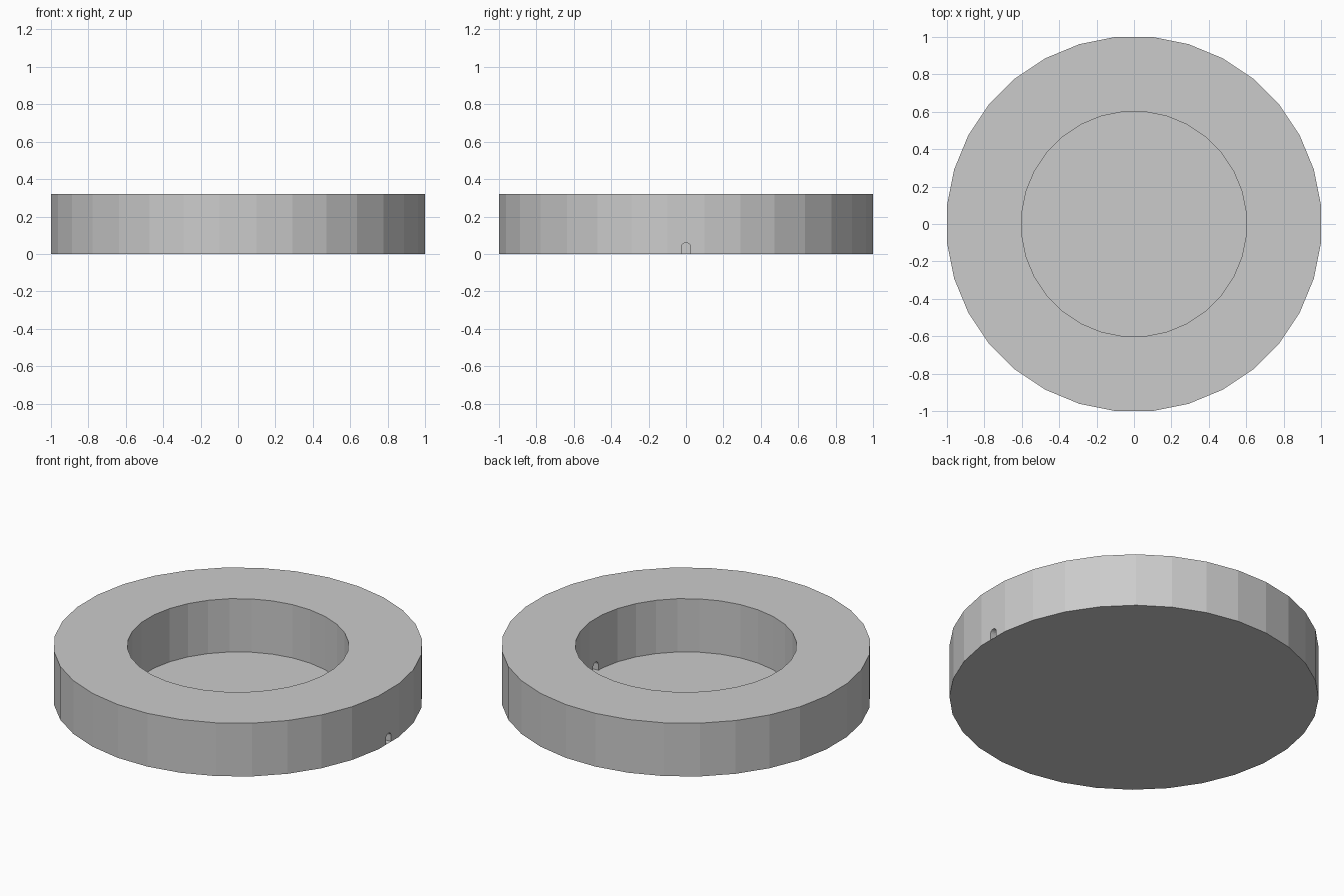
import bpy, bmesh, math

if "Cube" in bpy.data.objects:
    bpy.data.objects.remove(bpy.data.objects["Cube"])

SIDES = 32
K = 1 / math.cos(math.pi / SIDES)   # flat-to-flat radius -> corner radius
OUTER, INNER, HEIGHT = 1.0 * K, 0.6 * K, 0.32


def make_object(name, bm):
    mesh = bpy.data.meshes.new(name)
    bm.to_mesh(mesh)
    bm.free()
    obj = bpy.data.objects.new(name, mesh)
    bpy.context.collection.objects.link(obj)
    return obj


def loop(bm, r, z):
    step = math.tau / SIDES
    return [bm.verts.new((r * math.cos((i + 0.5) * step),
                          r * math.sin((i + 0.5) * step), z)) for i in range(SIDES)]


# Ring wall: rectangular profile swept round
bm = bmesh.new()
loops = [loop(bm, r, z) for r, z in
         ((OUTER, 0), (OUTER, HEIGHT), (INNER, HEIGHT), (INNER, 0))]
for k in range(4):
    a, b = loops[k], loops[(k + 1) % 4]
    for i in range(SIDES):
        j = (i + 1) % SIDES
        bm.faces.new((a[i], a[j], b[j], b[i]))
bmesh.ops.recalc_face_normals(bm, faces=bm.faces)
ring = make_object("ring_wall", bm)

# Small arched passage through the right side
bm = bmesh.new()
w, top = 0.025, 0.06
profile = [(-w, -0.05), (w, -0.05)]
profile += [(w * math.cos(t * math.pi / 8), top - w + w * math.sin(t * math.pi / 8))
            for t in range(9)]
face = bm.faces.new([bm.verts.new((0.5, y, z)) for y, z in profile])
ext = bmesh.ops.extrude_face_region(bm, geom=[face])
moved = [g for g in ext["geom"] if isinstance(g, bmesh.types.BMVert)]
bmesh.ops.translate(bm, verts=moved, vec=(0.6, 0, 0))
bmesh.ops.recalc_face_normals(bm, faces=bm.faces)
cutter = make_object("passage_cutter", bm)
cutter.hide_render = True

mod = ring.modifiers.new("passage", "BOOLEAN")
mod.operation = "DIFFERENCE"
mod.solver = "EXACT"
mod.object = cutter
bpy.context.view_layer.objects.active = ring
bpy.ops.object.modifier_apply(modifier=mod.name)
bpy.data.objects.remove(cutter)

# Open the underside of the wall, since the floor closes it
bm = bmesh.new()
bm.from_mesh(ring.data)
under = [f for f in bm.faces if all(abs(v.co.z) < 1e-4 for v in f.verts)]
bmesh.ops.delete(bm, geom=under, context="FACES")
bm.to_mesh(ring.data)
bm.free()

# Floor disc
bm = bmesh.new()
bm.faces.new(loop(bm, OUTER, 0))
make_object("floor", bm)
